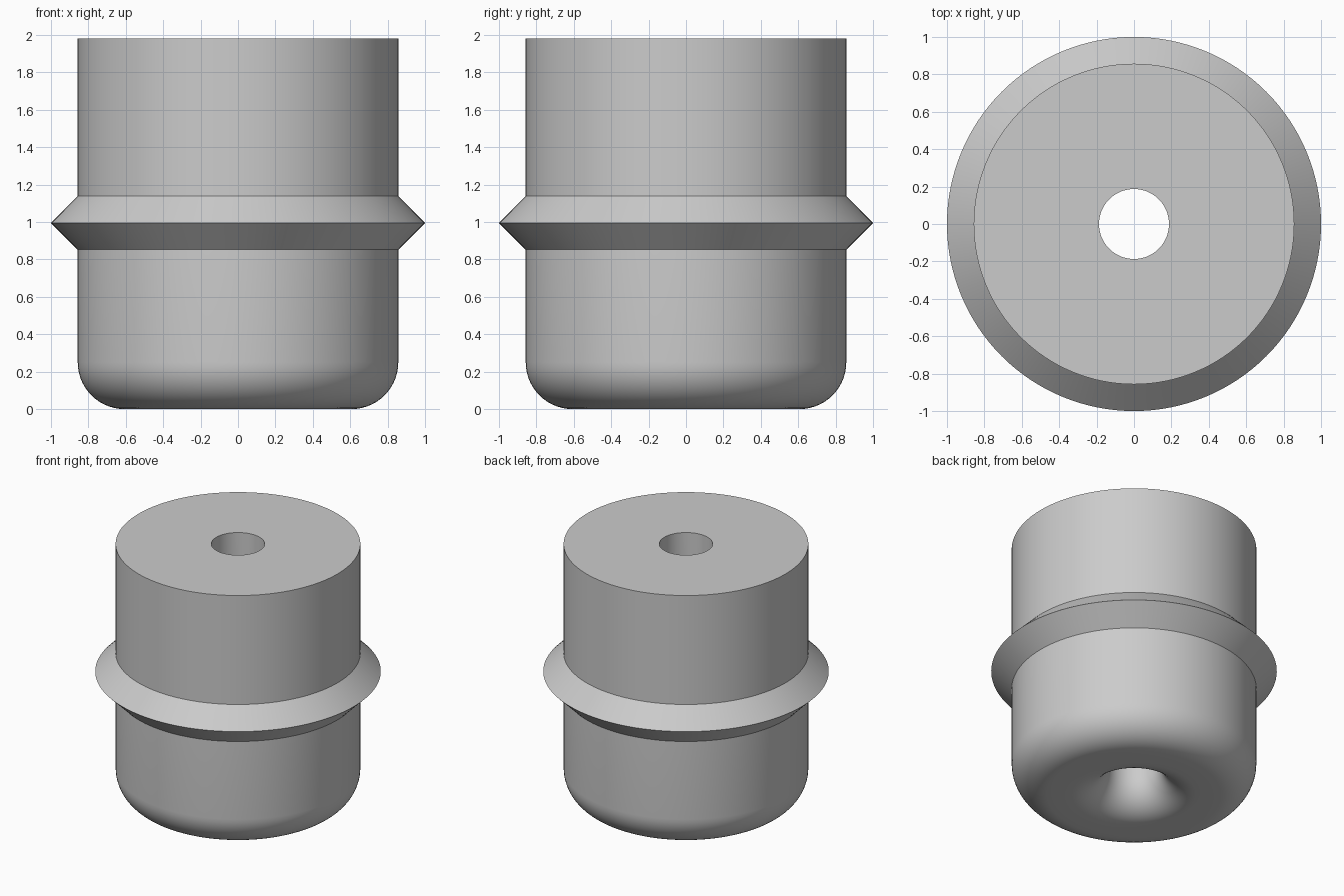
import bpy, bmesh
from math import sin, cos, pi, radians

if "Cube" in bpy.data.objects:
    bpy.data.objects.remove(bpy.data.objects["Cube"])

SEGMENTS = 128
BODY_R, HOLE_R, FILLET = 0.857, 0.187, 0.25
HEIGHT, RIM_Z, RIM_DEPTH = 1.98, 0.995, 0.143

grey = bpy.data.materials.new("plain grey")
grey.use_nodes = True
colour = (0.6, 0.6, 0.6, 1)
grey.diffuse_color = colour
grey.node_tree.nodes["Principled BSDF"].inputs["Base Color"].default_value = colour


def arc(cx, start, end, steps=14):
    """Quarter fillet resting on the ground, as (radius, height) points."""
    angles = [start + (end - start) * i / steps for i in range(steps + 1)]
    return [(cx + FILLET * cos(a), FILLET + FILLET * sin(a)) for a in angles]


def lathe(name, profile):
    """Revolve a closed (radius, height) profile around the z axis."""
    bm = bmesh.new()
    rings = []
    for i in range(SEGMENTS):
        a = 2 * pi * i / SEGMENTS
        rings.append([bm.verts.new((r * cos(a), r * sin(a), z)) for r, z in profile])
    n = len(profile)
    for i, ring in enumerate(rings):
        after = rings[(i + 1) % SEGMENTS]
        for j in range(n):
            k = (j + 1) % n
            bm.faces.new((ring[j], after[j], after[k], ring[k]))
    bmesh.ops.recalc_face_normals(bm, faces=bm.faces)
    mesh = bpy.data.meshes.new(name)
    bm.to_mesh(mesh)
    bm.free()
    mesh.materials.append(grey)
    obj = bpy.data.objects.new(name, mesh)
    bpy.context.collection.objects.link(obj)
    bpy.ops.object.select_all(action="DESELECT")
    obj.select_set(True)
    bpy.context.view_layer.objects.active = obj
    bpy.ops.object.shade_smooth_by_angle(angle=radians(30))
    return obj


# Bored cylinder with a pointed rim and rounded lower edges inside and out
profile = arc(HOLE_R + FILLET, pi, 1.5 * pi)
profile += arc(BODY_R - FILLET, 1.5 * pi, 2 * pi)
profile += [
    (BODY_R, RIM_Z - RIM_DEPTH),
    (BODY_R + RIM_DEPTH, RIM_Z),
    (BODY_R, RIM_Z + RIM_DEPTH),
    (BODY_R, HEIGHT),
    (HOLE_R, HEIGHT),
]
lathe("bored_plug_body", profile)
